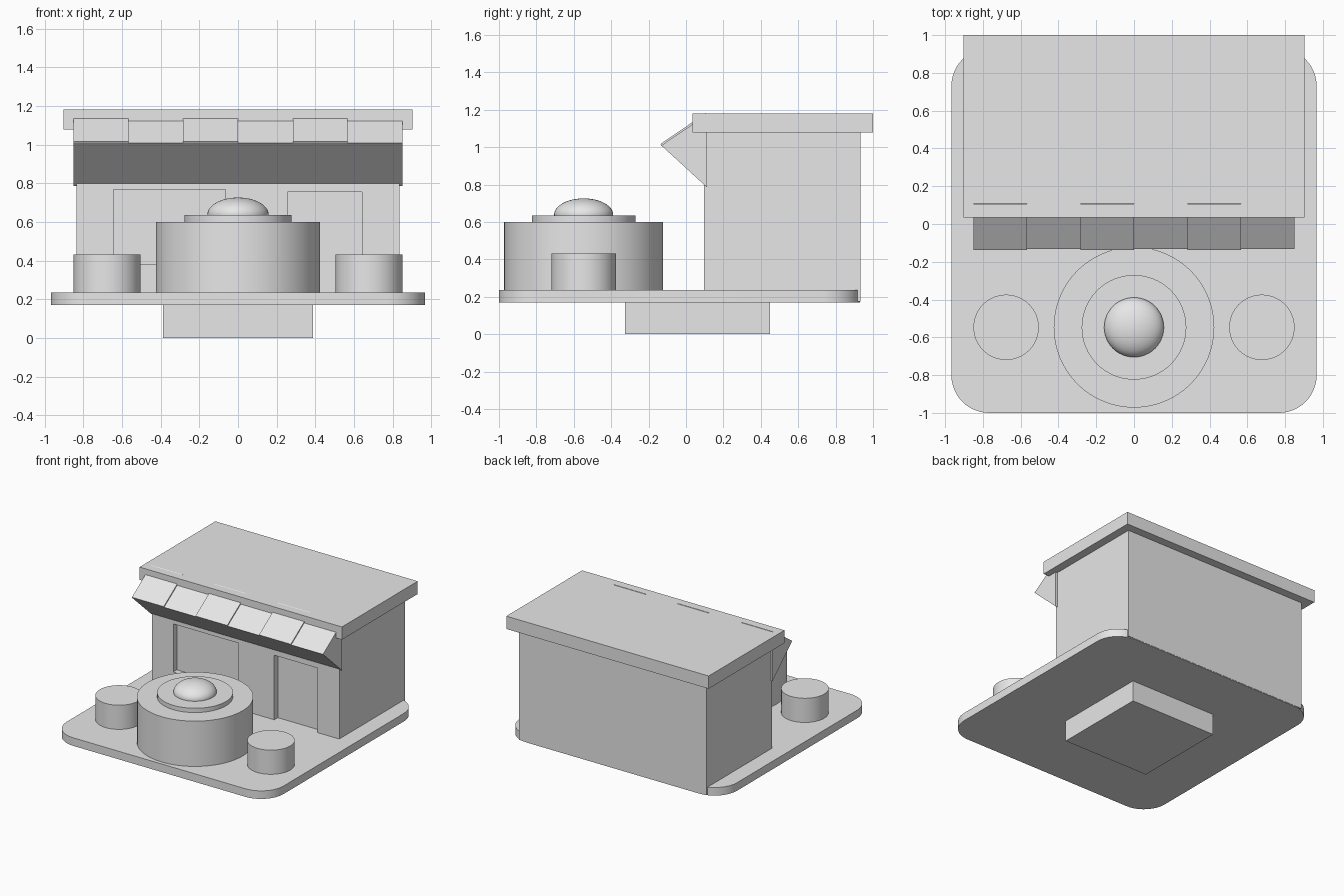
import bpy, bmesh, math
from mathutils import Vector

cube = bpy.data.objects.get("Cube")
if cube:
    bpy.data.objects.remove(cube, do_unlink=True)

# The single colour
grey = bpy.data.materials.new("light_grey")
grey.use_nodes = True
colour = (0.8, 0.8, 0.8, 1)
grey.diffuse_color = colour
grey.node_tree.nodes["Principled BSDF"].inputs["Base Color"].default_value = colour


def finish(name, bm, smooth=False):
    bmesh.ops.recalc_face_normals(bm, faces=bm.faces)
    mesh = bpy.data.meshes.new(name)
    bm.to_mesh(mesh)
    bm.free()
    mesh.materials.append(grey)
    obj = bpy.data.objects.new(name, mesh)
    bpy.context.collection.objects.link(obj)
    if smooth:
        bpy.ops.object.select_all(action="DESELECT")
        obj.select_set(True)
        bpy.context.view_layer.objects.active = obj
        bpy.ops.object.shade_smooth_by_angle(angle=math.radians(35))
    return obj


def box(name, x, y, z, corner=0):
    bm = bmesh.new()
    bmesh.ops.create_cube(bm, size=1)
    for v in bm.verts:
        v.co = Vector(r[0] if c < 0 else r[1] for c, r in zip(v.co, (x, y, z)))
    if corner:
        upright = [e for e in bm.edges
                   if abs(e.verts[0].co.z - e.verts[1].co.z) > 0.01]
        bmesh.ops.bevel(bm, geom=upright, offset=corner, segments=12,
                        profile=0.5, affect="EDGES")
    return finish(name, bm, corner > 0)


def drum(name, x, y, radius, z0, z1):
    bm = bmesh.new()
    bmesh.ops.create_cone(bm, cap_ends=True, segments=64, radius1=radius,
                          radius2=radius, depth=z1 - z0)
    bmesh.ops.translate(bm, verts=bm.verts, vec=(x, y, (z0 + z1) / 2))
    return finish(name, bm, True)


def prism(name, x0, x1, outline):
    # Extrude a side outline of (y, z) points along x
    bm = bmesh.new()
    face = bm.faces.new([bm.verts.new((x0, y, z)) for y, z in outline])
    new = bmesh.ops.extrude_face_region(bm, geom=[face])["geom"]
    bmesh.ops.translate(bm, vec=(x1 - x0, 0, 0),
                        verts=[g for g in new if isinstance(g, bmesh.types.BMVert)])
    return finish(name, bm)


# Ground: pedestal and rounded slab
box("pedestal", (-0.387, 0.387), (-0.325, 0.45), (0, 0.18))
box("base_slab", (-0.967, 0.967), (-1, 0.93), (0.17, 0.235), corner=0.2)

# Shop walls with recessed window and doorway
shop = box("shop_walls", (-0.835, 0.835), (0.097, 0.932), (0.175, 1.08))
openings = (("window", (-0.645, -0.065), (0.38, 0.767)),
            ("doorway", (0.255, 0.642), (0.22, 0.755)))
for label, x, z in openings:
    cutter = box(label + "_cutter", x, (0, 0.142), z)
    cutter.hide_render = True
    cut = shop.modifiers.new(label, "BOOLEAN")
    cut.operation = "DIFFERENCE"
    cut.solver = "EXACT"
    cut.object = cutter
    bpy.context.view_layer.objects.active = shop
    bpy.ops.object.modifier_apply(modifier=cut.name)
    bpy.data.objects.remove(cutter, do_unlink=True)

box("roof", (-0.902, 0.902), (0.035, 1), (1.077, 1.18))

# Awning wedge with every other stripe raised
lip, top = Vector((-0.132, 1.009)), Vector((0.112, 1.175))
prism("awning", -0.85, 0.85, [lip, top, (0.112, 0.785)])
slope = (top - lip).normalized()
lift = Vector((-slope.y, slope.x)) * 0.009
width = 1.7 / 6
for i in (0, 2, 4):
    x0 = -0.85 + i * width
    prism(f"awning_stripe_{i // 2 + 1}", x0, x0 + width,
          [lip, top, top + lift, lip + lift])

# Fountain
drum("fountain_basin", 0, -0.547, 0.425, 0.23, 0.6)
drum("fountain_tier", 0, -0.547, 0.277, 0.59, 0.635)
bm = bmesh.new()
bmesh.ops.create_uvsphere(bm, u_segments=48, v_segments=24, radius=0.158)
bmesh.ops.scale(bm, vec=(1, 1, 0.55), verts=bm.verts)
bmesh.ops.translate(bm, vec=(0, -0.547, 0.639), verts=bm.verts)
finish("fountain_dome", bm, True)

# Planters on both sides
for side, label in ((1, "left"), (-1, "right")):
    drum(label + "_planter", side * 0.677, -0.547, 0.173, 0.23, 0.43)
